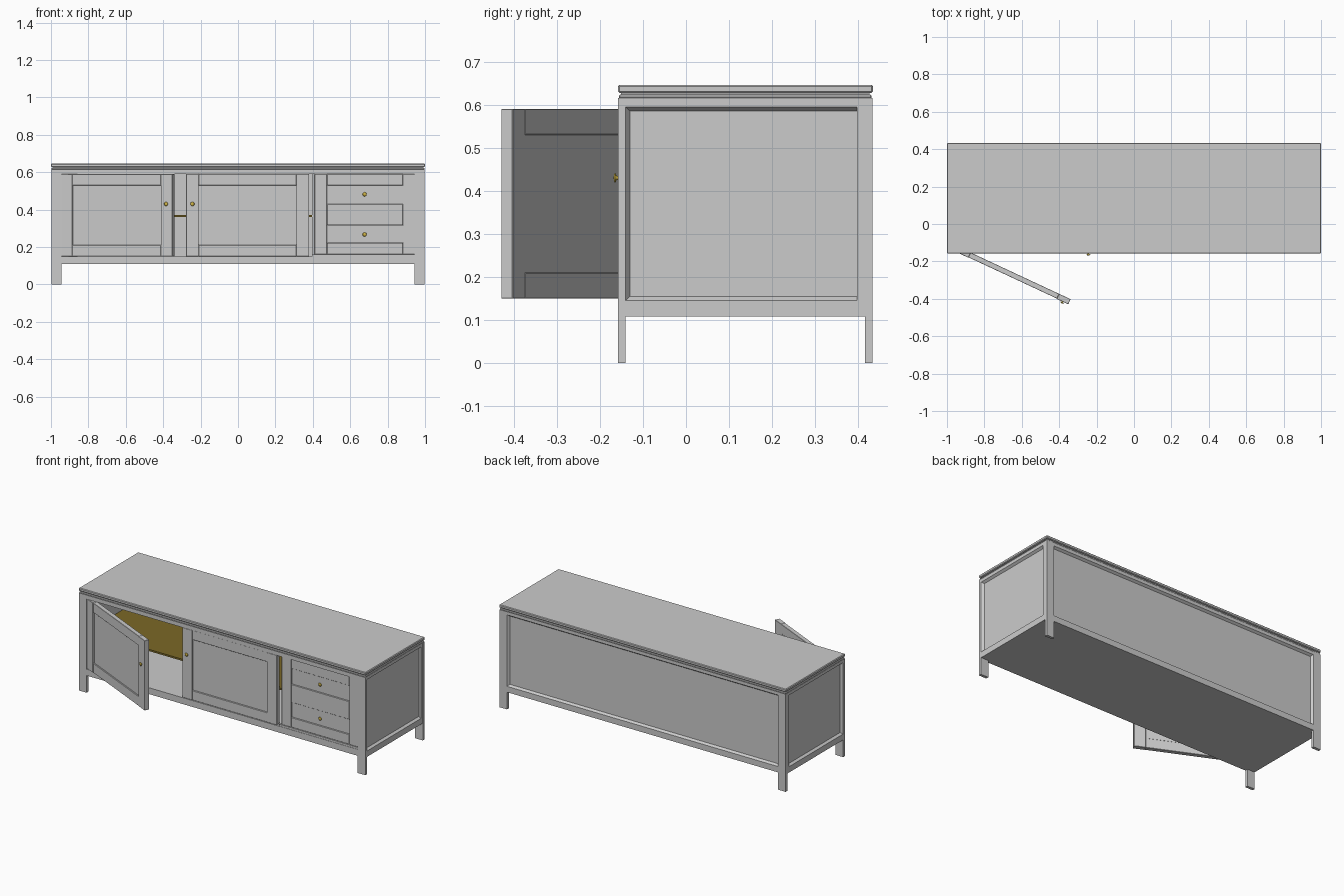
import bpy, bmesh, math
from mathutils import Matrix, Vector

if "Cube" in bpy.data.objects:
    bpy.data.objects.remove(bpy.data.objects["Cube"])

YF, YB = -0.158, 0.433      # front and back of the cabinet body
YC, DEPTH = (YF + YB) / 2, YB - YF


def finish(name, bm, mat=None, matrix=None):
    bmesh.ops.recalc_face_normals(bm, faces=bm.faces)
    if matrix:
        bm.transform(matrix)
    me = bpy.data.meshes.new(name)
    bm.to_mesh(me)
    bm.free()
    ob = bpy.data.objects.new(name, me)
    bpy.context.collection.objects.link(ob)
    if mat:
        me.materials.append(mat)
    return ob


def box(name, x, y, z, bevel=0, mat=None, matrix=None):
    bm = bmesh.new()
    bmesh.ops.create_cube(bm, size=1)
    size = Vector((x[1] - x[0], y[1] - y[0], z[1] - z[0]))
    mid = Vector((x[0] + x[1], y[0] + y[1], z[0] + z[1])) / 2
    bm.transform(Matrix.Translation(mid) @ Matrix.Diagonal((*size, 1)))
    if bevel:
        bmesh.ops.bevel(bm, geom=bm.edges[:], offset=bevel, segments=1, affect='EDGES')
    return finish(name, bm, mat, matrix)


def framed_panel(name, rings, matrix):
    """Bridge rectangles (half width, z0, z1, depth) into a panel with a sunken field."""
    bm = bmesh.new()
    loops = [[bm.verts.new((sx * w, d, z)) for sx, z in ((-1, a), (1, a), (1, b), (-1, b))]
             for w, a, b, d in rings]
    for p, q in zip(loops, loops[1:]):
        for i in range(4):
            j = (i + 1) % 4
            bm.faces.new((p[i], p[j], q[j], q[i]))
    bm.faces.new(loops[0])
    bm.faces.new(loops[-1])
    return finish(name, bm, None, matrix)


def colour(name, rgb):
    m = bpy.data.materials.new(name)
    m.diffuse_color = (*rgb, 1)
    m.use_nodes = True
    m.node_tree.nodes["Principled BSDF"].inputs["Base Color"].default_value = m.diffuse_color
    return m


gold = colour("brass", (0.62, 0.45, 0.06))
dark_gold = colour("shelf_brown", (0.2, 0.14, 0.02))


def knob(name, pos, matrix=None):
    # turned profile: stem, then rounded head
    bm = bmesh.new()
    prof = [(0, 0), (0.005, 0), (0.004, -0.003), (0.010, -0.005),
            (0.011, -0.007), (0.008, -0.009), (0, -0.010)]
    vs = [bm.verts.new((r, y, 0)) for r, y in prof]
    es = [bm.edges.new(e) for e in zip(vs, vs[1:])]
    bmesh.ops.spin(bm, geom=vs + es, cent=(0, 0, 0), axis=(0, 1, 0),
                   angle=2 * math.pi, steps=20)
    bmesh.ops.remove_doubles(bm, verts=bm.verts, dist=1e-5)
    bm.transform(Matrix.Translation(pos))
    ob = finish(name, bm, gold, matrix)
    for p in ob.data.polygons:
        p.use_smooth = True


# Table top with a shadow moulding beneath
box("table_top", (-1, 1), (YF, YB + 0.001), (0.627, 0.646), 0.004)
box("top_neck", (-0.992, 0.992), (YF + 0.007, YB - 0.007), (0.620, 0.627))
box("top_moulding", (-0.998, 0.998), (YF + 0.002, YB - 0.002), (0.614, 0.623), 0.003)

# Flat corner legs
for side, sx in (("left", -1), ("right", 1)):
    for end, y in (("front", (YF, YF + 0.018)), ("back", (YB - 0.018, YB))):
        box(f"{end}_{side}_leg", tuple(sorted((sx * 0.945, sx * 0.998))), y, (0, 0.615))

# Side and back panels: chamfered, sunken field inside a frame
def rings(w, wi):
    return [(w, 0.108, 0.615, 0.035), (w, 0.108, 0.615, 0), (wi, 0.145, 0.595, 0),
            (wi - 0.010, 0.155, 0.585, 0.014)]


for side, a, x in (("right", 90, 0.998), ("left", -90, -0.998)):
    framed_panel(f"{side}_side_panel", rings(DEPTH / 2 - 0.001, DEPTH / 2 - 0.018),
                 Matrix.Translation((x - math.copysign(0.001, x), YC, 0))
                 @ Matrix.Rotation(math.radians(a), 4, 'Z'))
framed_panel("back_panel", rings(0.997, 0.945),
             Matrix.Translation((0, YB - 0.001, 0)) @ Matrix.Rotation(math.pi, 4, 'Z'))

# Front rails, floor, ceiling and inner shelf
box("front_top_rail", (-0.946, 0.946), (YF, YF + 0.02), (0.59, 0.615))
box("front_bottom_rail", (-0.946, 0.946), (YF, YF + 0.02), (0.108, 0.148))
box("floor_board", (-0.965, 0.965), (YF + 0.018, YB - 0.03), (0.108, 0.146))
box("ceiling_board", (-0.965, 0.965), (YF + 0.018, YB - 0.03), (0.597, 0.615))
box("shelf", (-0.963, 0.41), (-0.125, YB - 0.036), (0.36, 0.371), mat=dark_gold)
box("divider", (0.396, 0.41), (-0.13, YB - 0.036), (0.146, 0.597))
box("drawer_ledge", (0.396, 0.945), (YF + 0.002, -0.1), (0.148, 0.16))


# Doors: local x 0..0.658 from the left edge, inner face at y = 0, front at y = -0.03
def door(name, knob_x, matrix):
    w, t, s = 0.658, 0.03, 0.068
    z0, z1 = 0.15, 0.59
    for i, x in enumerate(((0, s), (w - s, w))):
        box(f"{name}_stile_{i + 1}", x, (-t, 0), (z0, z1), 0.0015, matrix=matrix)
    for i, z in enumerate(((z0, 0.21), (0.53, z1))):
        box(f"{name}_rail_{i + 1}", (s, w - s), (-t + 0.002, 0), z, 0.0015, matrix=matrix)
    box(f"{name}_field", (s, w - s), (-t + 0.010, -0.001), (0.21, 0.53), matrix=matrix)
    knob(f"{name}_knob", (knob_x, -t, 0.43), matrix)


door("left_door", 0.624, Matrix.Translation((-0.935, -0.124, 0))
     @ Matrix.Rotation(math.radians(-25), 4, 'Z'))
door("right_door", 0.034, Matrix.Translation((-0.278, YF + 0.03, 0)))

# Drawer unit
FY = YF + 0.006
for n, x in (("left", (0.41, 0.476)), ("right", (0.882, 0.945))):
    box(f"drawer_{n}_stile", x, (FY, FY + 0.03), (0.16, 0.59), 0.0015)
for i, z in enumerate(((0.16, 0.222), (0.317, 0.43), (0.53, 0.59))):
    box(f"drawer_rail_{i + 1}", (0.476, 0.882), (FY + 0.002, FY + 0.03), z, 0.0015)
for i, (z, kz) in enumerate((((0.222, 0.317), 0.267), ((0.43, 0.53), 0.482))):
    box(f"drawer_front_{i + 1}", (0.477, 0.881), (FY + 0.008, FY + 0.03), (z[0] + 0.001, z[1] - 0.001))
    knob(f"drawer_knob_{i + 1}", (0.677, FY + 0.008, kz))
